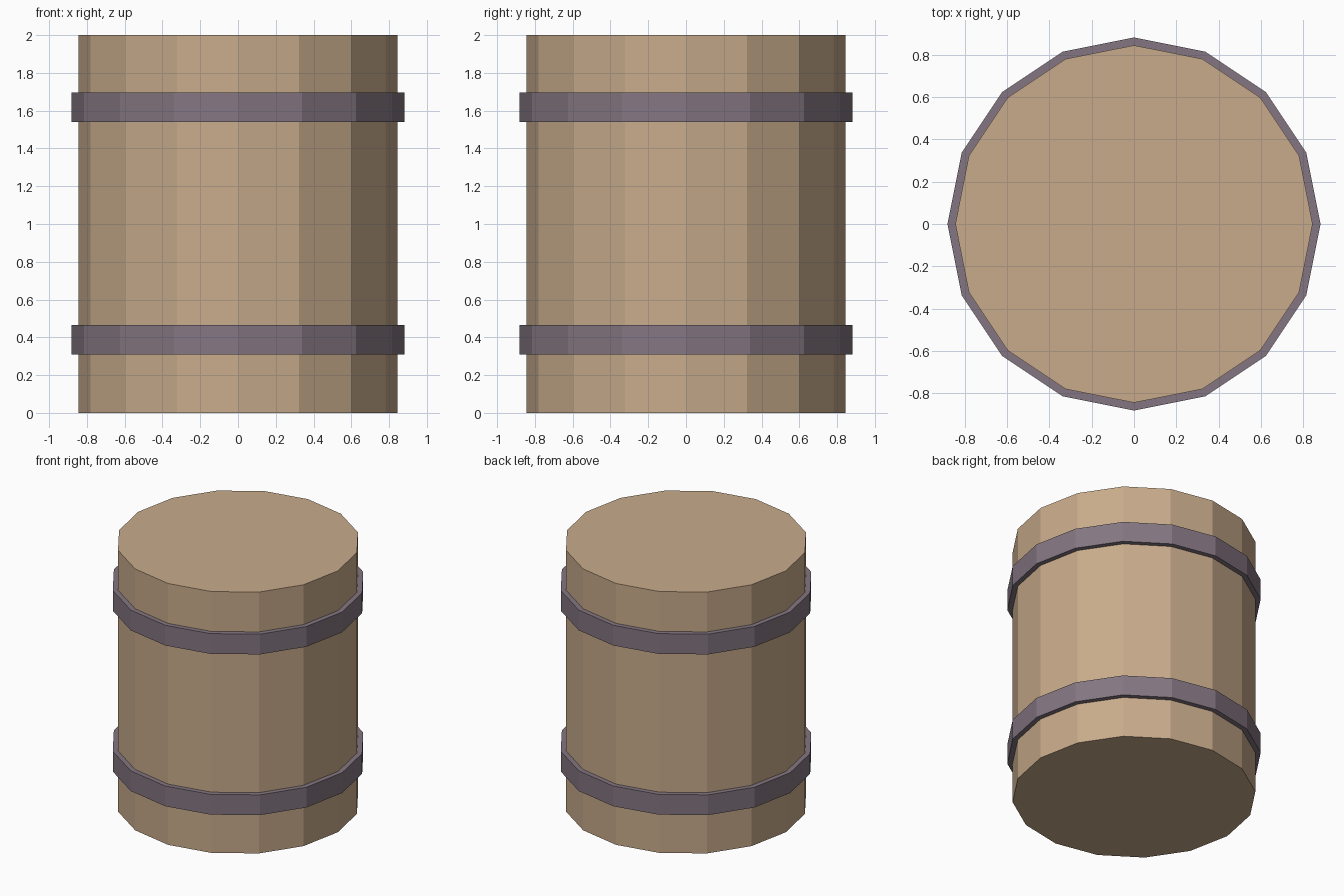
import bpy, bmesh
from math import cos, sin, tau

if "Cube" in bpy.data.objects:
    bpy.data.objects.remove(bpy.data.objects["Cube"])

SIDES = 16
BODY_R, HOOP_R = 0.845, 0.882


def material(name, color):
    m = bpy.data.materials.new(name)
    m.diffuse_color = (*color, 1)
    m.use_nodes = True
    m.node_tree.nodes["Principled BSDF"].inputs["Base Color"].default_value = m.diffuse_color
    return m


def finish(name, bm, mat):
    bmesh.ops.recalc_face_normals(bm, faces=bm.faces)
    mesh = bpy.data.meshes.new(name)
    bm.to_mesh(mesh)
    bm.free()
    mesh.materials.append(mat)
    obj = bpy.data.objects.new(name, mesh)
    bpy.context.collection.objects.link(obj)
    return obj


def ring(bm, r, z):
    return [bm.verts.new((r * cos(tau * i / SIDES), r * sin(tau * i / SIDES), z))
            for i in range(SIDES)]


def bridge(bm, a, b):
    for i in range(SIDES):
        j = (i + 1) % SIDES
        bm.faces.new((a[i], a[j], b[j], b[i]))


wood = material("wood", (0.58, 0.41, 0.26))
iron = material("iron", (0.23, 0.18, 0.22))

# Straight sixteen-sided barrel body with closed ends
bm = bmesh.new()
bottom, top = ring(bm, BODY_R, 0), ring(bm, BODY_R, 2)
bridge(bm, bottom, top)
bm.faces.new(bottom[::-1])
bm.faces.new(top)
finish("barrel_body", bm, wood)

# Two flat metal hoops around the body
for name, z0, z1 in (("lower_hoop", 0.31, 0.465), ("upper_hoop", 1.54, 1.695)):
    bm = bmesh.new()
    loops = [ring(bm, r, z) for r, z in
             ((BODY_R, z0), (HOOP_R, z0), (HOOP_R, z1), (BODY_R, z1))]
    for k in range(4):
        bridge(bm, loops[k], loops[(k + 1) % 4])
    finish(name, bm, iron)
